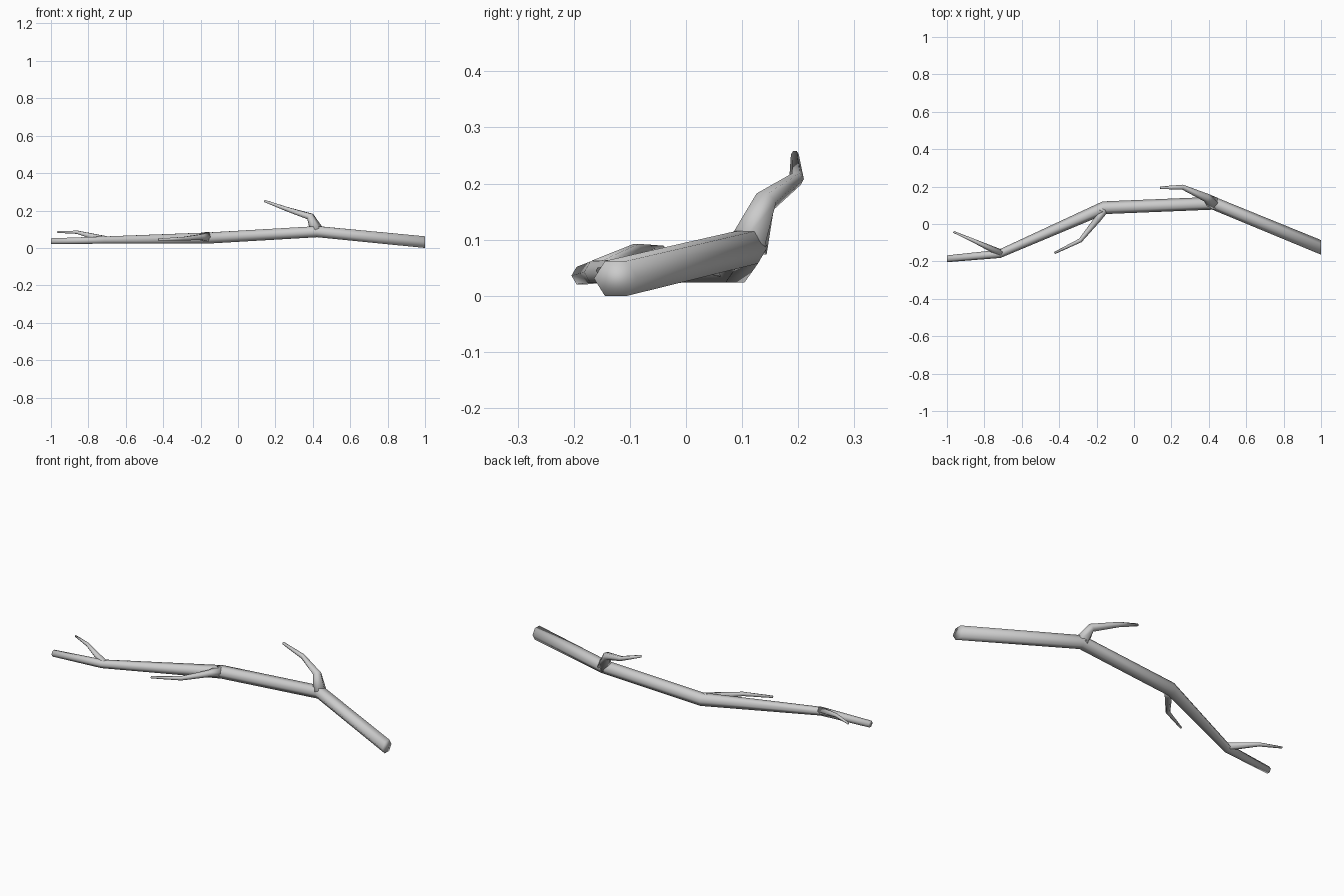
import bpy, bmesh, math
from mathutils import Vector

if "Cube" in bpy.data.objects:
    bpy.data.objects.remove(bpy.data.objects["Cube"])

SIDES = 6


def limb(name, path, end_normals=(None, None)):
    """Sweep a tapering hexagon along (x, y, z, radius) points with mitred joints."""
    pts = [Vector(p[:3]) for p in path]
    dirs = [(b - a).normalized() for a, b in zip(pts, pts[1:])]
    bm = bmesh.new()
    rings = []
    for i, p in enumerate(pts):
        before = dirs[max(i - 1, 0)]
        after = dirs[min(i, len(dirs) - 1)]
        n = (before + after).normalized()
        if i == 0 and end_normals[0]:
            n = Vector(end_normals[0])
        if i == len(pts) - 1 and end_normals[1]:
            n = Vector(end_normals[1])
        u = Vector((0, 0, 1)).cross(n).normalized()
        v = n.cross(u)
        r = path[i][3]
        stretch = 1 / max(n.dot(after), 0.7)
        ring = []
        for k in range(SIDES):
            a = 2 * math.pi * k / SIDES
            ring.append(bm.verts.new(p + u * (r * stretch * math.cos(a)) + v * (r * math.sin(a))))
        rings.append(ring)
    for a, b in zip(rings, rings[1:]):
        for k in range(SIDES):
            j = (k + 1) % SIDES
            bm.faces.new((a[k], a[j], b[j], b[k]))
    bm.faces.new(rings[0][::-1])
    bm.faces.new(rings[-1])
    bmesh.ops.recalc_face_normals(bm, faces=bm.faces)
    for f in bm.faces:
        f.smooth = True
    me = bpy.data.meshes.new(name)
    bm.to_mesh(me)
    bm.free()
    ob = bpy.data.objects.new(name, me)
    bpy.context.collection.objects.link(ob)
    return ob


# Main stem, thick end on the right, ends cut square to x
limb("main_stem", [
    (1.0, -0.125, 0.031, 0.036),
    (0.425, 0.111, 0.087, 0.034),
    (-0.16, 0.087, 0.053, 0.034),
    (-0.72, -0.16, 0.042, 0.022),
    (-1.0, -0.186, 0.036, 0.018),
], ((-1, 0, 0), (-1, 0, 0)))

# Upper twig at the first bend
limb("upper_twig", [
    (0.422, 0.112, 0.09, 0.037),
    (0.386, 0.141, 0.168, 0.021),
    (0.26, 0.197, 0.208, 0.013),
    (0.14, 0.194, 0.252, 0.007),
])

# Middle twig at the second bend
limb("middle_twig", [
    (-0.165, 0.08, 0.058, 0.03),
    (-0.195, 0.025, 0.058, 0.018),
    (-0.287, -0.088, 0.05, 0.011),
    (-0.425, -0.155, 0.045, 0.006),
])

# Tip twig near the thin end
limb("tip_twig", [
    (-0.71, -0.157, 0.046, 0.02),
    (-0.86, -0.088, 0.084, 0.010),
    (-0.965, -0.042, 0.085, 0.005),
])
